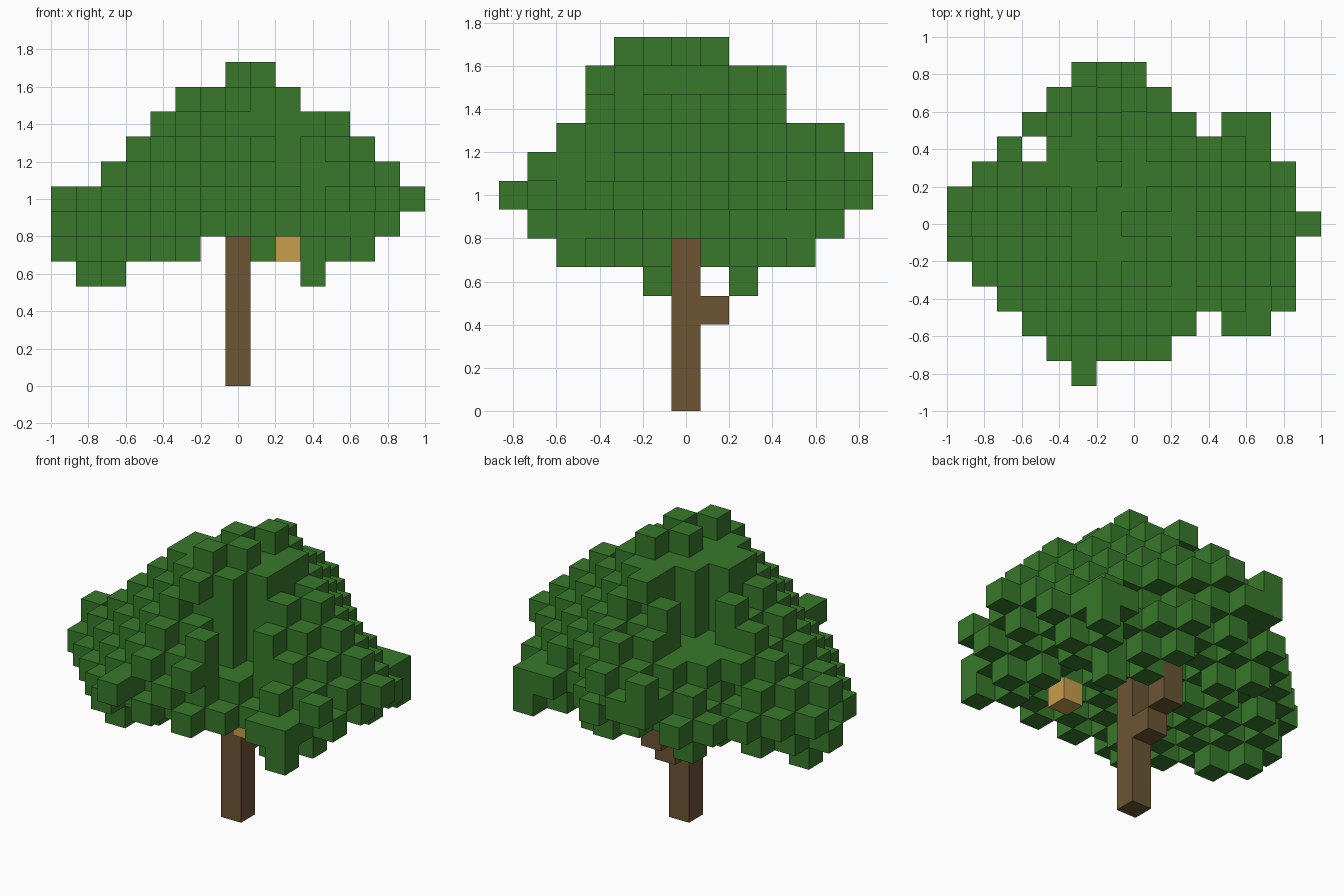
import bpy, bmesh
from mathutils import Vector

U = 2 / 15  # edge of one block

cube = bpy.data.objects.get("Cube")
if cube:
    bpy.data.objects.remove(cube)


def make_material(name, rgb):
    mat = bpy.data.materials.new(name)
    mat.use_nodes = True
    mat.diffuse_color = (*rgb, 1)
    mat.node_tree.nodes["Principled BSDF"].inputs["Base Color"].default_value = (*rgb, 1)
    return mat


def neighbours(cell):
    """The six cells that share a face with this one."""
    for axis in range(3):
        for sign in (-1, 1):
            n = Vector((0, 0, 0))
            n[axis] = sign
            yield axis, n, tuple(int(a + b) for a, b in zip(cell, n))


def build_blocks(name, cells, mat):
    """Skin a set of grid cells with only their outer faces."""
    bm = bmesh.new()
    for cell in cells:
        centre = Vector(cell) + Vector((0, 0, 0.5))
        for axis, n, other in neighbours(cell):
            if other in cells:
                continue
            a = Vector((0, 0, 0))
            a[(axis + 1) % 3] = 1
            b = n.cross(a)
            corners = (a + b, b - a, -a - b, a - b)
            bm.faces.new([bm.verts.new((centre + (n + c) / 2) * U) for c in corners])
    bmesh.ops.remove_doubles(bm, verts=bm.verts, dist=U / 100)
    mesh = bpy.data.meshes.new(name)
    bm.to_mesh(mesh)
    bm.free()
    mesh.materials.append(mat)
    obj = bpy.data.objects.new(name, mesh)
    bpy.context.collection.objects.link(obj)
    return obj


def box(x0, x1, y0, y1):
    return {(x, y) for x in range(x0, x1 + 1) for y in range(y0, y1 + 1)}


# Plan outline of the crown, one x range per row from back to front
rows = [(-2, 0), (-3, 1), (-4, 5), (-5, 5), (-6, 6), (-7, 6), (-7, 7),
        (-7, 6), (-6, 6), (-5, 6), (-4, 5), (-3, 1), (-2, -2)]
plan = {(x, 6 - r) for r, (lo, hi) in enumerate(rows) for x in range(lo, hi + 1)}
plan -= {(3, 4), (3, -4), (-4, 3)}

# Limits of the crown layers, bottom to top; the lowest ones are hollow round the trunk
layers = {
    4: {(-6, 0), (-5, -1)},
    5: box(-7, -2, -4, 4) | box(1, 5, 1, 4) | box(4, 5, -4, -1),
    6: box(-7, 6, -5, 5),
    7: box(-7, 7, -6, 6),
    8: box(-5, 6, -5, 6),
    9: box(-4, 5, -4, 5),
    10: box(-3, 4, -3, 3),
    11: box(-2, 2, -3, 3),
    12: {(0, -2), (1, -1), (0, 0), (1, 1)},
}

# Trunk with a stepped branch, and the pale hanging block
trunk = {(0, 0, z) for z in range(6)}
branch = {(0, 1, 3), (0, 2, 4), (0, 2, 5)}
nest = {(2, -2, 5)}

# Crown: a stepped octahedron trimmed to the layers
solid = {(x, y, z) for z, cells in layers.items() for x, y in cells & plan
         if abs(x) + abs(y) + abs(z - 6) <= 8}

# Roughen its flat sides into a checker of single blocks
leaves = {c for c in solid if sum(c) % 2 == 0 or c[2] == 11
          or all(other in solid for _, _, other in neighbours(c))}

# Hollows in the crown, then stray tips
for x, y, floor in ((-2, 2, 8), (2, -3, 7)):
    leaves -= {c for c in leaves if abs(c[0] - x) + abs(c[1] - y) <= 1 and c[2] > floor}
leaves |= {(3, 2, 4), (5, 4, 5), (5, -4, 5), (5, 4, 6), (5, -4, 6), (6, -3, 7),
           (-2, 6, 8), (-2, 6, 7), (-2, -6, 7)}
leaves -= trunk | branch | nest

build_blocks("leaves", leaves, make_material("leaf green", (0.039, 0.19, 0.023)))
build_blocks("trunk", trunk | branch, make_material("bark brown", (0.15, 0.09, 0.034)))
build_blocks("nest_block", nest, make_material("pale tan", (0.57, 0.34, 0.07)))
